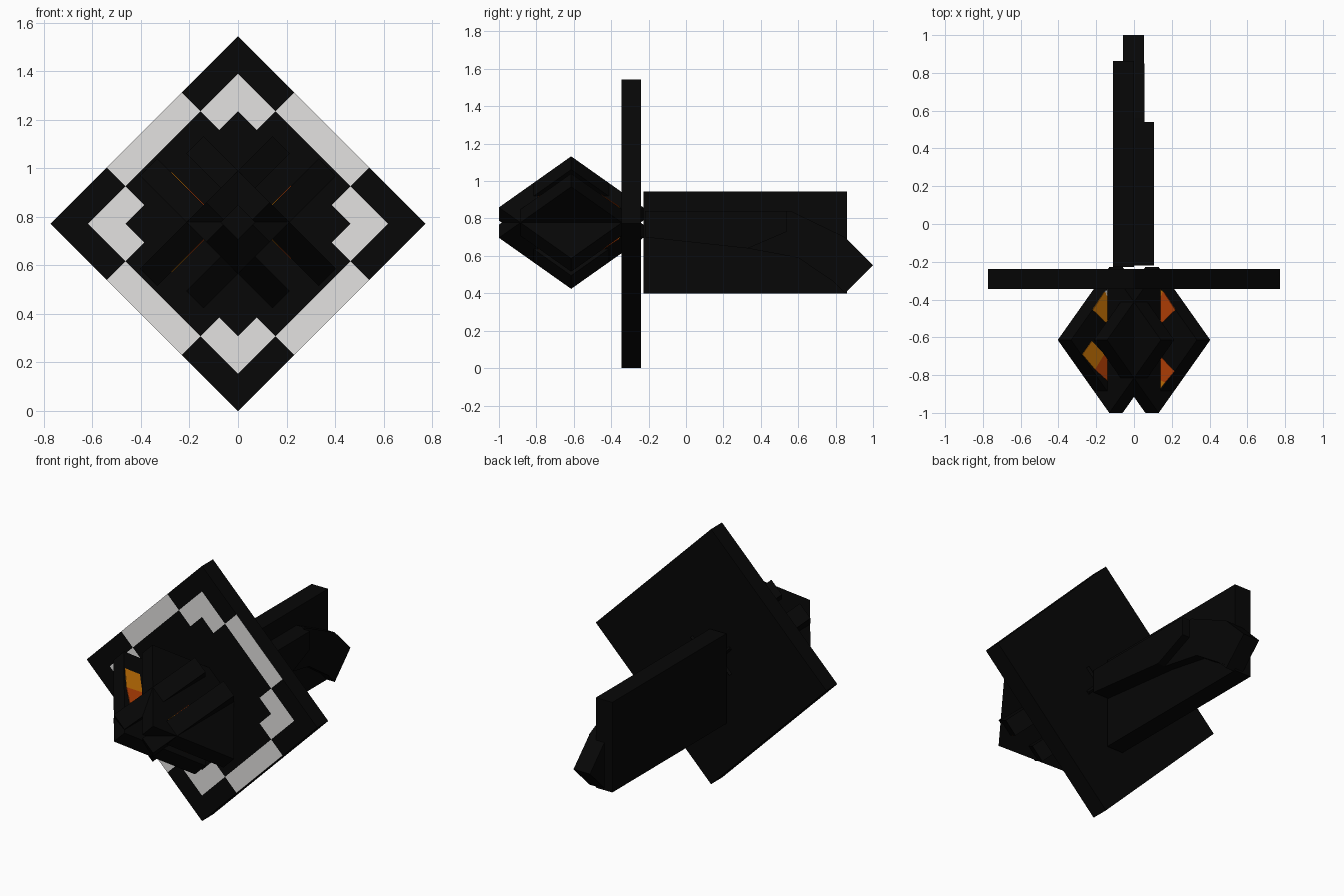
import bpy, bmesh
from math import sqrt, floor, pi
from mathutils import Matrix, Vector

cube = bpy.data.objects.get("Cube")
if cube:
    bpy.data.objects.remove(cube, do_unlink=True)


def material(name, rgb):
    m = bpy.data.materials.new(name)
    m.use_nodes = True
    m.diffuse_color = (*rgb, 1)
    m.node_tree.nodes["Principled BSDF"].inputs["Base Color"].default_value = (*rgb, 1)
    return m


BLACK = material("black", (0.002, 0.002, 0.002))
GREY = material("pale grey", (0.77, 0.76, 0.75))
AMBER = material("amber", (0.6, 0.18, 0.002))
RED = material("red orange", (0.5, 0.055, 0.002))
MID = 0.772


def finish(name, bm, *mats):
    bmesh.ops.recalc_face_normals(bm, faces=bm.faces)
    me = bpy.data.meshes.new(name)
    bm.to_mesh(me)
    bm.free()
    for m in mats:
        me.materials.append(m)
    ob = bpy.data.objects.new(name, me)
    bpy.context.scene.collection.objects.link(ob)
    return ob


def prism(name, outline, low, high, place, mat):
    """Solid from a 2D outline; place(a, b, depth) gives the 3D point."""
    bm = bmesh.new()
    ends = [[bm.verts.new(place(a, b, d)) for a, b in outline] for d in (low, high)]
    bm.faces.new(ends[0])
    bm.faces.new(ends[1])
    n = len(outline)
    for i in range(n):
        j = (i + 1) % n
        bm.faces.new((ends[0][i], ends[0][j], ends[1][j], ends[1][i]))
    return finish(name, bm, mat)


# Square plate standing on its corner, with a ten by ten chequer on the front
half = MID / sqrt(2)
bm = bmesh.new()
bmesh.ops.create_cube(bm, size=1, matrix=Matrix.Diagonal((2 * half, 2 * half, 0.105, 1)))
front = [f for f in bm.faces if f.calc_center_median().z > 0.05]
bmesh.ops.delete(bm, geom=front, context="FACES")
bmesh.ops.create_grid(bm, x_segments=10, y_segments=10, size=half,
                      matrix=Matrix.Translation((0, 0, 0.0525)))
bmesh.ops.remove_doubles(bm, verts=bm.verts, dist=0.0001)
for f in bm.faces:
    c = f.calc_center_median()
    if c.z < 0.05:
        continue
    cell = [floor((v + half) / (2 * half) * 10) for v in (c.x, c.y)]
    a, b = sorted(min(i, 9 - i) for i in cell)
    if (a == 0 and b >= 3) or (a == 1 and b <= 2):
        f.material_index = 1
turn = Matrix.Rotation(pi / 2, 4, "X") @ Matrix.Rotation(pi / 4, 4, "Z")
bmesh.ops.transform(bm, matrix=Matrix.Translation((0, -0.292, MID)) @ turn, verts=bm.verts)
finish("diamond_plate", bm, BLACK, GREY)

# Two crossing pairs of parallel square slabs, glowing patches on the inner sides
REACH, CY = 0.386, -0.614
square = [(REACH, CY), (0, CY + REACH), (-REACH, CY), (0, CY - REACH)]
rear = [(0.1, -0.37), (0.14, -0.36), (0.226, -0.455), (0.1, -0.54)]
rear_tip = [(0.1, -0.34), (0.14, -0.36), (0.1, -0.4)]
fore = [(0.1, -0.69), (0.22, -0.78), (0.15, -0.84), (0.1, -0.82)]
fore_tip = [(0.1, -0.82), (0.15, -0.84), (0.1, -0.885)]
fore_outer = [(0.304, -0.69), (0.233, -0.62), (0.14, -0.69), (0.21, -0.77)]
fore_inner = [(0.14, -0.69), (0.1, -0.72), (0.1, -0.84), (0.21, -0.77)]

for sx, side in ((1, "left"), (-1, "right")):
    for sz, level in ((1, "upper"), (-1, "lower")):
        def place(r, y, v, sx=sx, sz=sz):
            r += 0.035
            return Vector((sx * (r + v) / sqrt(2), y, 0.778 + sz * (r - v) / sqrt(2)))
        tag = f"{level}_{side}"
        prism(f"{tag}_slab", square, 0.05, 0.15, place, BLACK)
        if sx > 0:
            patches = [(rear, RED), (rear_tip, AMBER), (fore, RED), (fore_tip, AMBER)]
        else:
            patches = [(rear, AMBER), (rear_tip, GREY), (fore_outer, AMBER), (fore_inner, RED)]
        for k, (shape, mat) in enumerate(patches):
            prism(f"{tag}_glow_{k}", shape, 0.047, 0.051, place, mat)


# Rear grip: main block, raised side arm, sloping link and pointed end
def sideways(y, z, x):
    return Vector((x, y, z))


block = [(-0.228, 0.4), (0.862, 0.4), (0.862, 0.945), (-0.228, 0.945)]
prism("grip_block", block, -0.11, 0.0, sideways, BLACK)
arm = [(-0.22, 0.84), (0.54, 0.84), (0.54, 0.73), (0.33, 0.64), (-0.22, 0.7)]
prism("side_arm", arm, -0.01, 0.105, sideways, BLACK)
link = [(0.45, 0.84), (0.56, 0.84), (0.85, 0.7), (0.85, 0.42), (0.6, 0.59), (0.33, 0.64)]
prism("arm_link", link, -0.01, 0.056, sideways, BLACK)
tip = [(1.0, 0.55), (0.85, 0.7), (0.7, 0.55), (0.85, 0.4)]
prism("pointed_end", tip, -0.057, 0.053, sideways, BLACK)
